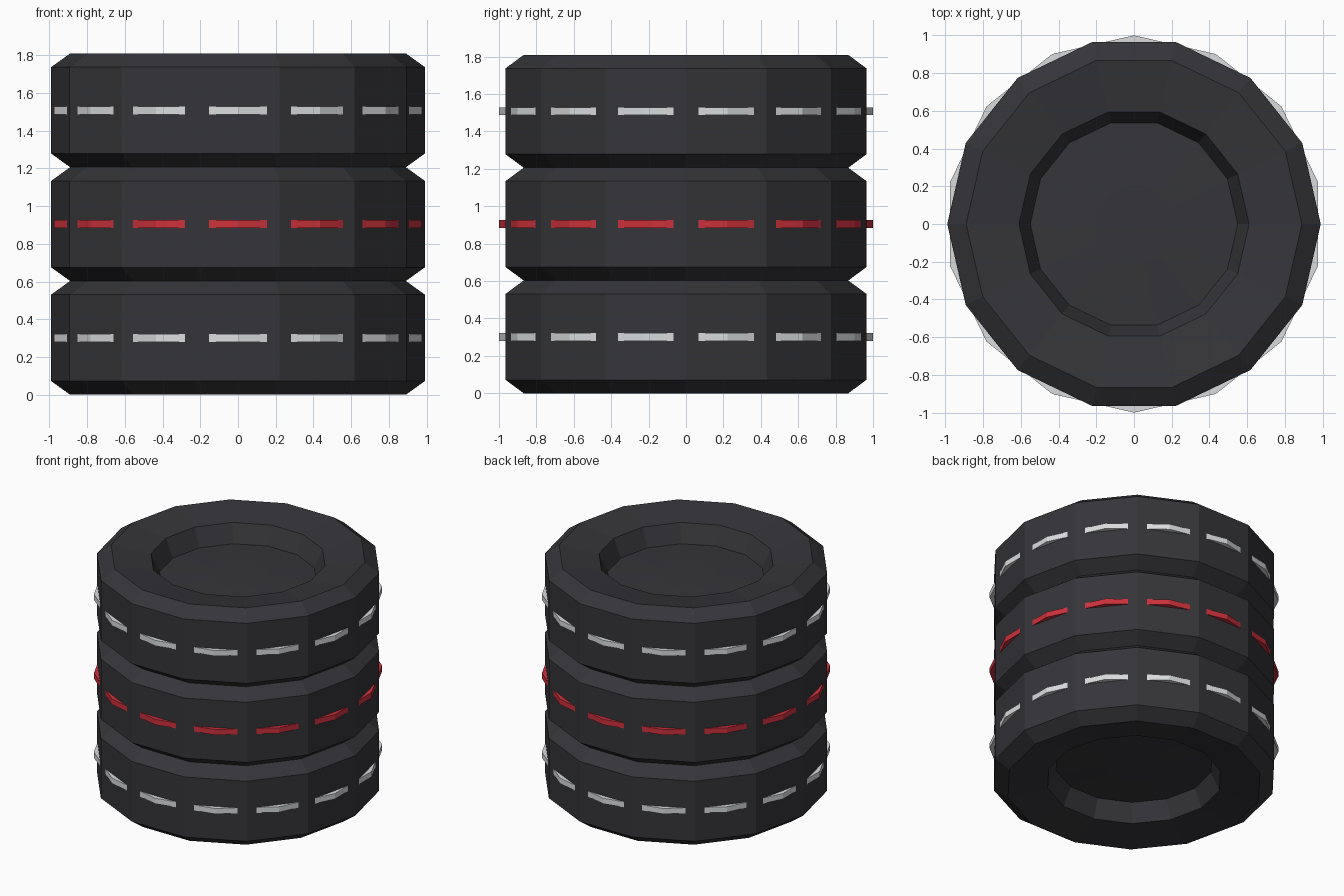
import bpy, bmesh, math

if "Cube" in bpy.data.objects:
    bpy.data.objects.remove(bpy.data.objects["Cube"])

SIDES = 14
H = 0.603  # height of one tyre


def material(name, rgb):
    m = bpy.data.materials.new(name)
    m.diffuse_color = (*rgb, 1.0)
    m.use_nodes = True
    m.node_tree.nodes["Principled BSDF"].inputs["Base Color"].default_value = m.diffuse_color
    return m


rubber = material("dark rubber", (0.036, 0.036, 0.042))
white = material("white paint", (0.70, 0.71, 0.73))
red = material("red paint", (0.60, 0.03, 0.045))


def lathe(name, profile, z, turn, mat, closed):
    """Revolve an (r, z) profile; open profiles get flat end caps."""
    bm = bmesh.new()
    rings = []
    for r, h in profile:
        rings.append([bm.verts.new((r * math.cos((i + turn) * math.tau / SIDES),
                                    r * math.sin((i + turn) * math.tau / SIDES), h))
                      for i in range(SIDES)])
    pairs = list(zip(rings, rings[1:]))
    if closed:
        pairs.append((rings[-1], rings[0]))
    else:
        bm.faces.new(rings[0])
        bm.faces.new(rings[-1])
    for a, b in pairs:
        for i in range(SIDES):
            j = (i + 1) % SIDES
            bm.faces.new((a[i], a[j], b[j], b[i]))
    bmesh.ops.recalc_face_normals(bm, faces=bm.faces)
    me = bpy.data.meshes.new(name)
    bm.to_mesh(me)
    bm.free()
    me.materials.append(mat)
    ob = bpy.data.objects.new(name, me)
    ob.location.z = z
    bpy.context.collection.objects.link(ob)
    return ob


# Tyre section: upper half from tread to hub, mirrored for the lower half
upper = [(0.99, H - 0.072), (0.89, H), (0.61, H - 0.045),
         (0.55, H - 0.18), (0.21, H - 0.165)]
lower = [(r, H - h) for r, h in reversed(upper)]

# Painted band: square ring whose corners poke through the tread flats
band = [(0.94, -0.021), (1.0, -0.021), (1.0, 0.021), (0.94, 0.021)]

for n, (label, paint) in enumerate((("bottom", white), ("middle", red), ("top", white))):
    lathe(label + "_tyre", lower + upper, n * H, 0, rubber, False)
    lathe(label + "_band", band, (n + 0.5) * H, 0.5, paint, True)
